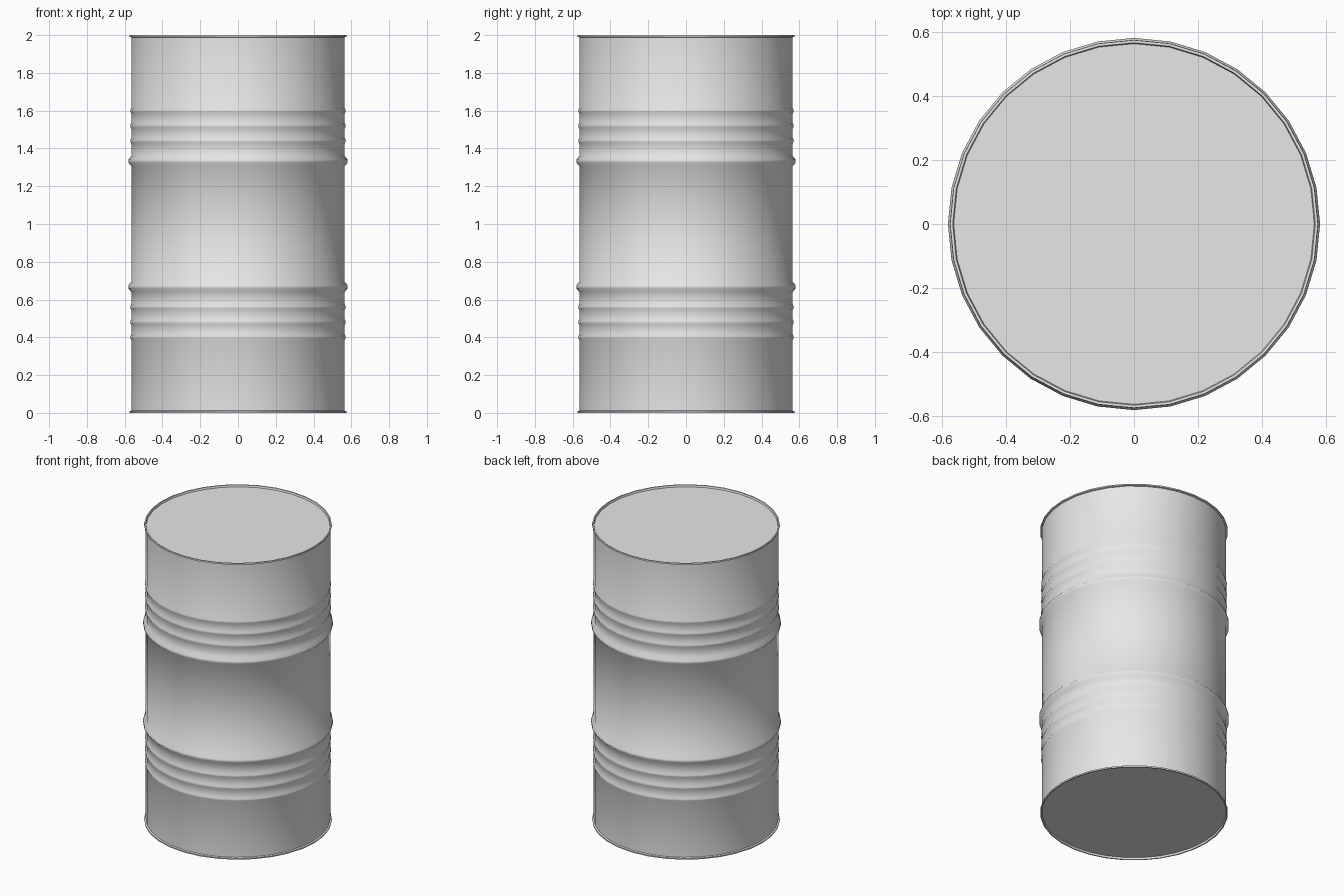
import bpy, bmesh, math

if "Cube" in bpy.data.objects:
    bpy.data.objects.remove(bpy.data.objects["Cube"])

SIDES = 32
R = 0.565          # body wall radius

metal = bpy.data.materials.new("grey_metal")
metal.diffuse_color = (0.8, 0.8, 0.8, 1)
metal.use_nodes = True
metal.node_tree.nodes["Principled BSDF"].inputs["Base Color"].default_value = metal.diffuse_color

def rib(z, half, bulge):
    return [(R, z - half), (R + bulge, z - half * 0.3), (R + bulge, z + half * 0.3), (R, z + half)]

# Lower half of the drum profile: recessed base, rolled rim, small ribs, large hoop
half = [(0.0, 0.012), (0.563, 0.012), (0.566, 0.0), (0.574, 0.0), (0.575, 0.009), (R, 0.012)]
for z in (0.40, 0.48, 0.56):
    half += rib(z, 0.015, 0.005)
half += rib(0.667, 0.027, 0.016)
# Mirror it for the upper half
profile = half + [(r, 2.0 - z) for r, z in reversed(half)]

# Lathe the profile around z
bm = bmesh.new()
rings = []
for r, z in profile:
    if r == 0:
        rings.append([bm.verts.new((0, 0, z))])
    else:
        rings.append([bm.verts.new((r * math.cos(2 * math.pi * i / SIDES),
                                    r * math.sin(2 * math.pi * i / SIDES), z))
                      for i in range(SIDES)])
bm.faces.new(rings[1][::-1])
bm.faces.new(rings[-2])
for a, b in zip(rings[1:-2], rings[2:-1]):
    for i in range(SIDES):
        j = (i + 1) % SIDES
        bm.faces.new((a[i], a[j], b[j], b[i]))
for ring in (rings[0], rings[-1]):
    bm.verts.remove(ring[0])

mesh = bpy.data.meshes.new("drum")
bm.to_mesh(mesh)
bm.free()
mesh.materials.append(metal)
drum = bpy.data.objects.new("drum", mesh)
bpy.context.collection.objects.link(drum)

# Smooth wall, crisp rims
bpy.context.view_layer.objects.active = drum
drum.select_set(True)
bpy.ops.object.shade_smooth_by_angle(angle=math.radians(50))
